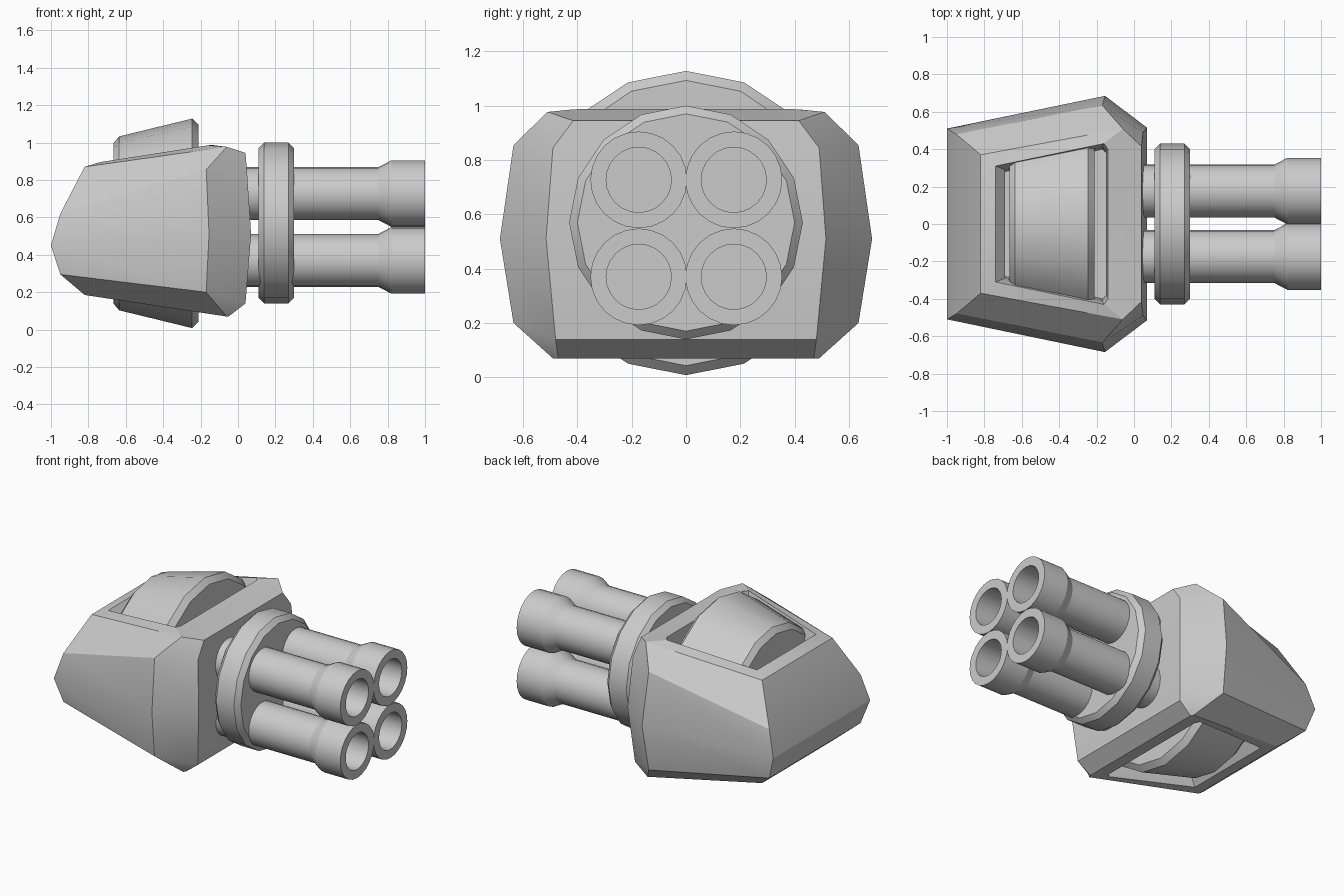
import bpy, bmesh
from math import cos, sin, pi

if "Cube" in bpy.data.objects:
    bpy.data.objects.remove(bpy.data.objects["Cube"])


def finish(name, bm, angle=30):
    bmesh.ops.recalc_face_normals(bm, faces=bm.faces)
    mesh = bpy.data.meshes.new(name)
    bm.to_mesh(mesh)
    bm.free()
    ob = bpy.data.objects.new(name, mesh)
    bpy.context.collection.objects.link(ob)
    bpy.ops.object.select_all(action='DESELECT')
    bpy.context.view_layer.objects.active = ob
    ob.select_set(True)
    bpy.ops.object.shade_smooth_by_angle(angle=angle * pi / 180)
    return ob


def skin(bm, rings):
    # bridge successive vertex loops and cap both ends
    loops = [[bm.verts.new(p) for p in r] for r in rings]
    n = len(loops[0])
    for a, b in zip(loops, loops[1:]):
        for i in range(n):
            j = (i + 1) % n
            bm.faces.new((a[i], a[j], b[j], b[i]))
    bm.faces.new(loops[0])
    bm.faces.new(loops[-1])


def lathe(name, profile, y, z, sides, angle=30):
    # profile of (x, radius) spun around an axis parallel to x
    bm = bmesh.new()
    skin(bm, [[(x, y + r * sin(2 * pi * i / sides), z + r * cos(2 * pi * i / sides))
               for i in range(sides)] for x, r in profile])
    return finish(name, bm, angle)


# Armoured housing: back, side and front corner of each loop, bottom to top
half_loops = [
    [(-.69, .28, .34), (-.17, .40, .30), (-.15, .38, .30)],
    [(-.69, .29, .24), (-.17, .41, .16), (-.15, .38, .16)],
    [(-.74, .31, .173), (-.16, .43, .085), (-.14, .40, .082)],
    [(-.82, .37, .185), (-.06, .49, .07), (-.05, .47, .07)],
    [(-.95, .48, .295), (-.17, .635, .20), (.04, .48, .14)],
    [(-1.0, .51, .45), (-.155, .685, .51), (.07, .515, .51)],
    [(-.95, .48, .62), (-.17, .635, .855), (.048, .49, .845)],
    [(-.82, .37, .87), (-.06, .51, .977), (.04, .415, .945)],
    [(-.74, .31, .895), (-.16, .43, .985), (-.14, .40, .987)],
    [(-.69, .29, .84), (-.17, .41, .90), (-.15, .38, .90)],
    [(-.69, .28, .74), (-.17, .40, .78), (-.15, .38, .78)],
]
bm = bmesh.new()
skin(bm, [h + [(x, -y, z) for x, y, z in reversed(h)] for h in half_loops])
finish("housing", bm, 25)

# Tapered drum showing through the top and bottom openings
lathe("drum", [(-.665, .43), (-.635, .465), (-.245, .56), (-.21, .525)], 0, .568, 16, 25)

# Collar clamping the barrels
lathe("collar", [(.11, .40), (.14, .43), (.27, .43), (.30, .40)], 0, .57, 16, 25)

# Four hollow barrels with flared muzzles
barrel = [(-.05, .141), (.75, .141), (.82, .178), (1.0, .178), (1.0, .12), (.70, .12)]
for y in (-.174, .176):
    for z in (.37, .727):
        lathe(f"barrel_{'right' if y < 0 else 'left'}_{'upper' if z > .5 else 'lower'}",
              barrel, y, z, 24, 25)
